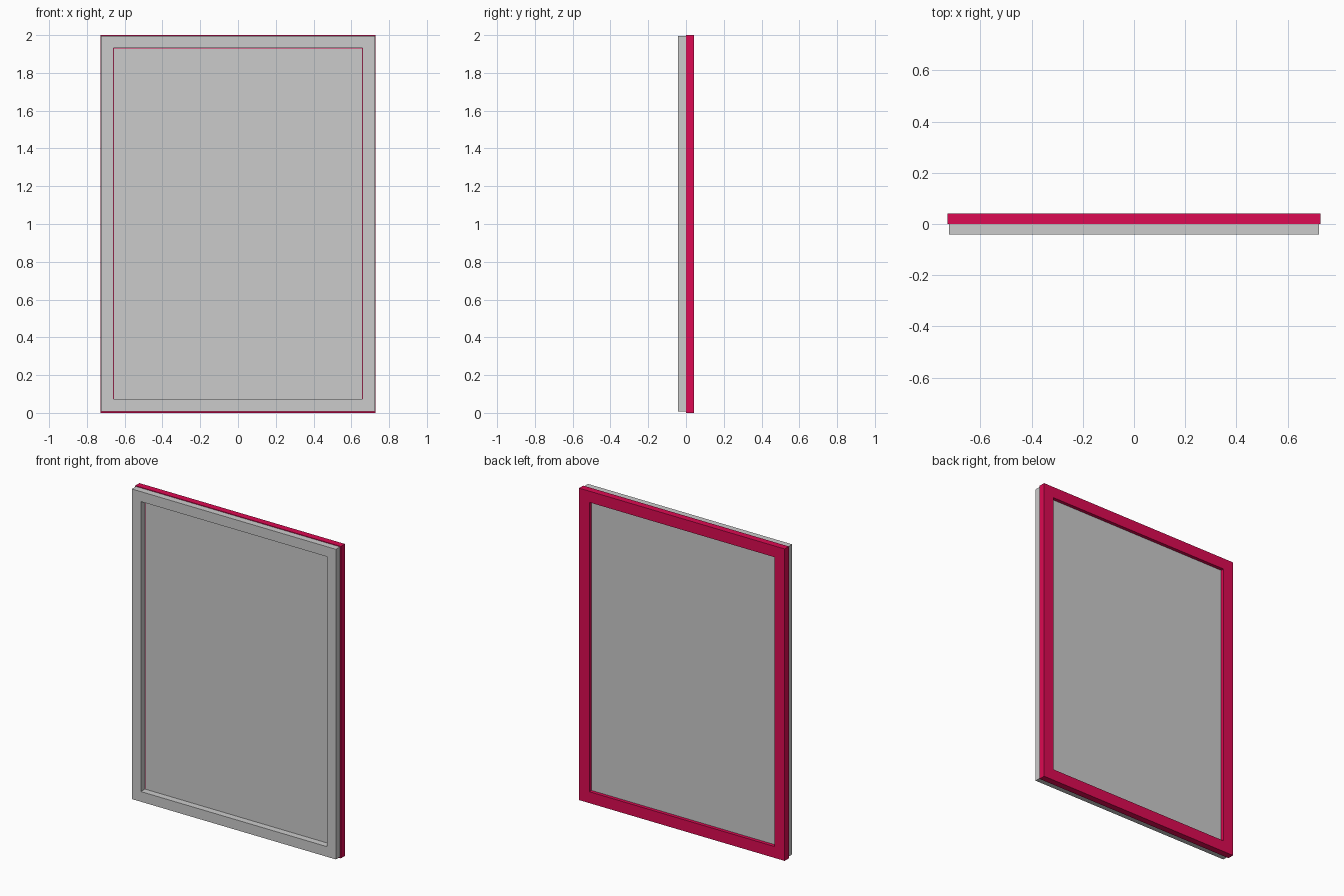
import bpy
import bmesh

if "Cube" in bpy.data.objects:
    bpy.data.objects.remove(bpy.data.objects["Cube"])


def finish(name, bm, mat=None):
    bmesh.ops.recalc_face_normals(bm, faces=bm.faces)
    mesh = bpy.data.meshes.new(name)
    bm.to_mesh(mesh)
    bm.free()
    obj = bpy.data.objects.new(name, mesh)
    bpy.context.collection.objects.link(obj)
    if mat:
        mesh.materials.append(mat)
    return obj


def loop(bm, half_w, z0, z1, y):
    return [bm.verts.new(p) for p in ((-half_w, y, z0), (half_w, y, z0),
                                      (half_w, y, z1), (-half_w, y, z1))]


def frame(name, outer, inner, y0, y1, mat=None):
    """Rectangular ring; outer and inner are (half width, bottom, top)."""
    bm = bmesh.new()
    rings = [loop(bm, *outer, y0), loop(bm, *inner, y0),
             loop(bm, *inner, y1), loop(bm, *outer, y1)]
    for a, b in zip(rings, rings[1:] + rings[:1]):
        for i in range(4):
            j = (i + 1) % 4
            bm.faces.new((a[i], a[j], b[j], b[i]))
    return finish(name, bm, mat)


def panel(name, size, y0, y1):
    bm = bmesh.new()
    a, b = loop(bm, *size, y0), loop(bm, *size, y1)
    bm.faces.new(a)
    bm.faces.new(b)
    for i in range(4):
        j = (i + 1) % 4
        bm.faces.new((a[i], a[j], b[j], b[i]))
    return finish(name, bm)


red = bpy.data.materials.new("crimson")
red.diffuse_color = (0.72, 0.003, 0.085, 1)
red.use_nodes = True
red.node_tree.nodes["Principled BSDF"].inputs["Base Color"].default_value = red.diffuse_color

# Front and back frames
frame("front_frame", (0.724, 0.008, 1.996), (0.66, 0.073, 1.932), -0.042, 0.0)
frame("back_frame", (0.729, 0.0, 2.0), (0.656, 0.073, 1.928), 0.0, 0.042, red)

# Infill pane held between the frames
panel("pane", (0.66, 0.07, 1.932), 0.0, 0.02)
